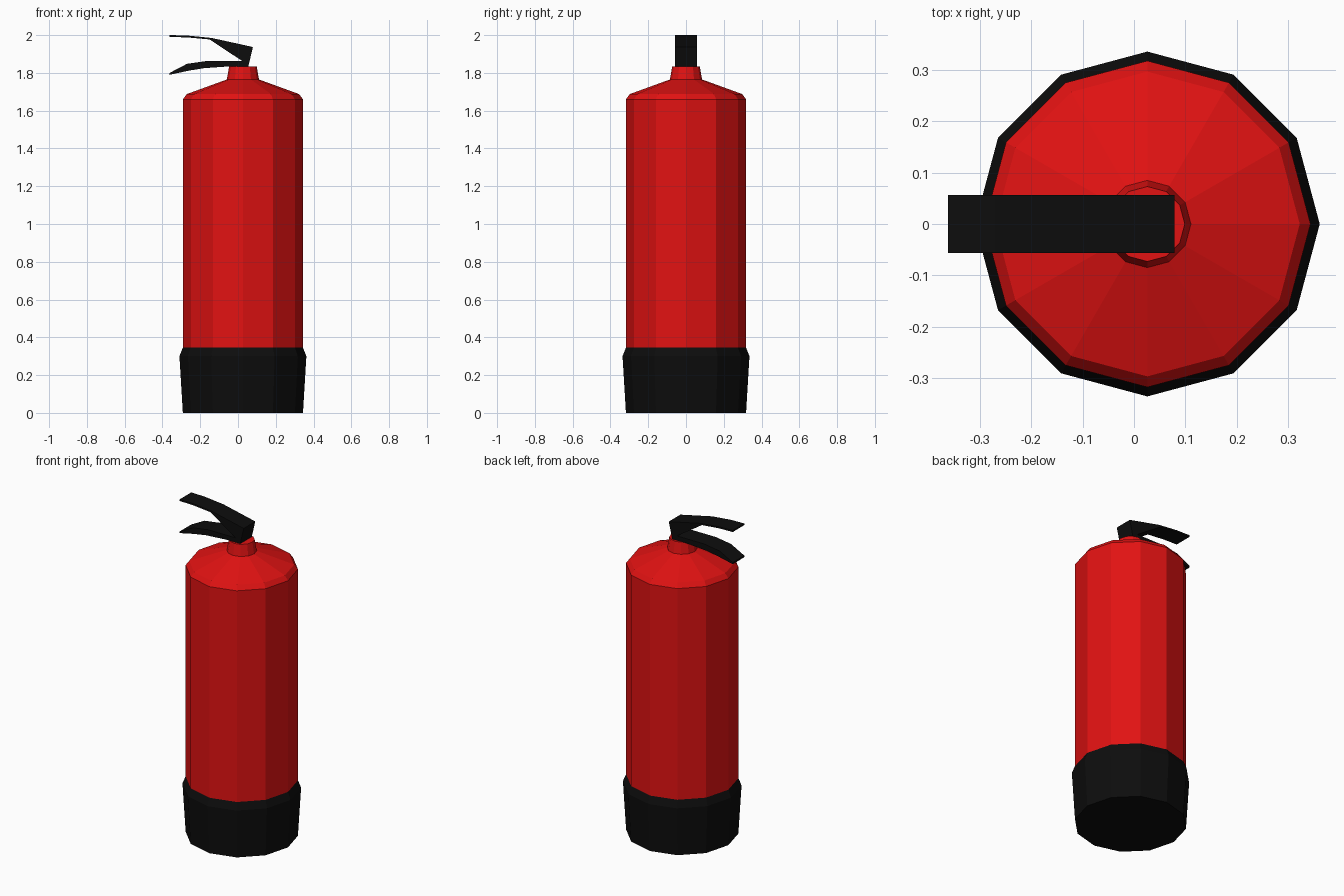
import bpy, bmesh
from math import cos, sin, pi

if "Cube" in bpy.data.objects:
    bpy.data.objects.remove(bpy.data.objects["Cube"])

SIDES = 12
CX = 0.026  # the body sits slightly right of centre


def material(name, rgb):
    m = bpy.data.materials.new(name)
    m.diffuse_color = (*rgb, 1)
    m.use_nodes = True
    m.node_tree.nodes["Principled BSDF"].inputs["Base Color"].default_value = m.diffuse_color
    return m


RED = material("red_paint", (0.75, 0.006, 0.006))
BLACK = material("black_plastic", (0.004, 0.004, 0.004))


def finish(bm, name, mat):
    bmesh.ops.recalc_face_normals(bm, faces=bm.faces)
    mesh = bpy.data.meshes.new(name)
    bm.to_mesh(mesh)
    bm.free()
    mesh.materials.append(mat)
    obj = bpy.data.objects.new(name, mesh)
    bpy.context.collection.objects.link(obj)
    return obj


def lathe(name, profile, mat, cap_bottom=True, cap_top=True):
    """Stack 12-sided rings (radius, z) and bridge them."""
    bm = bmesh.new()
    rings = [[bm.verts.new((CX + r * cos(2 * pi * i / SIDES),
                            r * sin(2 * pi * i / SIDES), z))
              for i in range(SIDES)] for r, z in profile]
    for a, b in zip(rings, rings[1:]):
        for i in range(SIDES):
            j = (i + 1) % SIDES
            bm.faces.new((a[i], a[j], b[j], b[i]))
    if cap_bottom:
        bm.faces.new(rings[0][::-1])
    if cap_top:
        bm.faces.new(rings[-1])
    return finish(bm, name, mat)


def prism(name, outline, half_width, mat):
    """Extrude an x-z outline along y."""
    bm = bmesh.new()
    face = bm.faces.new([bm.verts.new((x, -half_width, z)) for x, z in outline])
    new = bmesh.ops.extrude_face_region(bm, geom=[face])["geom"]
    bmesh.ops.translate(bm, vec=(0, 2 * half_width, 0),
                        verts=[v for v in new if isinstance(v, bmesh.types.BMVert)])
    return finish(bm, name, mat)


# Black foot, flaring up to a chamfered rim
lathe("base_boot", [(0.318, 0), (0.336, 0.30), (0.318, 0.345)], BLACK, cap_top=False)

# Red cylinder with shoulder, cone and neck
lathe("tank", [(0.318, 0.345), (0.318, 1.66), (0.297, 1.688), (0.085, 1.765),
               (0.073, 1.835)], RED, cap_bottom=False)

# Squeeze lever and carrying handle in one forked profile
prism("lever_and_handle", [
    (-0.362, 2.0), (-0.27, 1.998), (-0.14, 1.985), (0.079, 1.937), (0.055, 1.835),
    (-0.04, 1.835), (-0.18, 1.825), (-0.26, 1.812), (-0.362, 1.79),
    (-0.362, 1.80), (-0.27, 1.848), (-0.165, 1.863), (0.022, 1.863),
    (-0.15, 1.977), (-0.27, 1.988), (-0.362, 1.99)], 0.057, BLACK)
